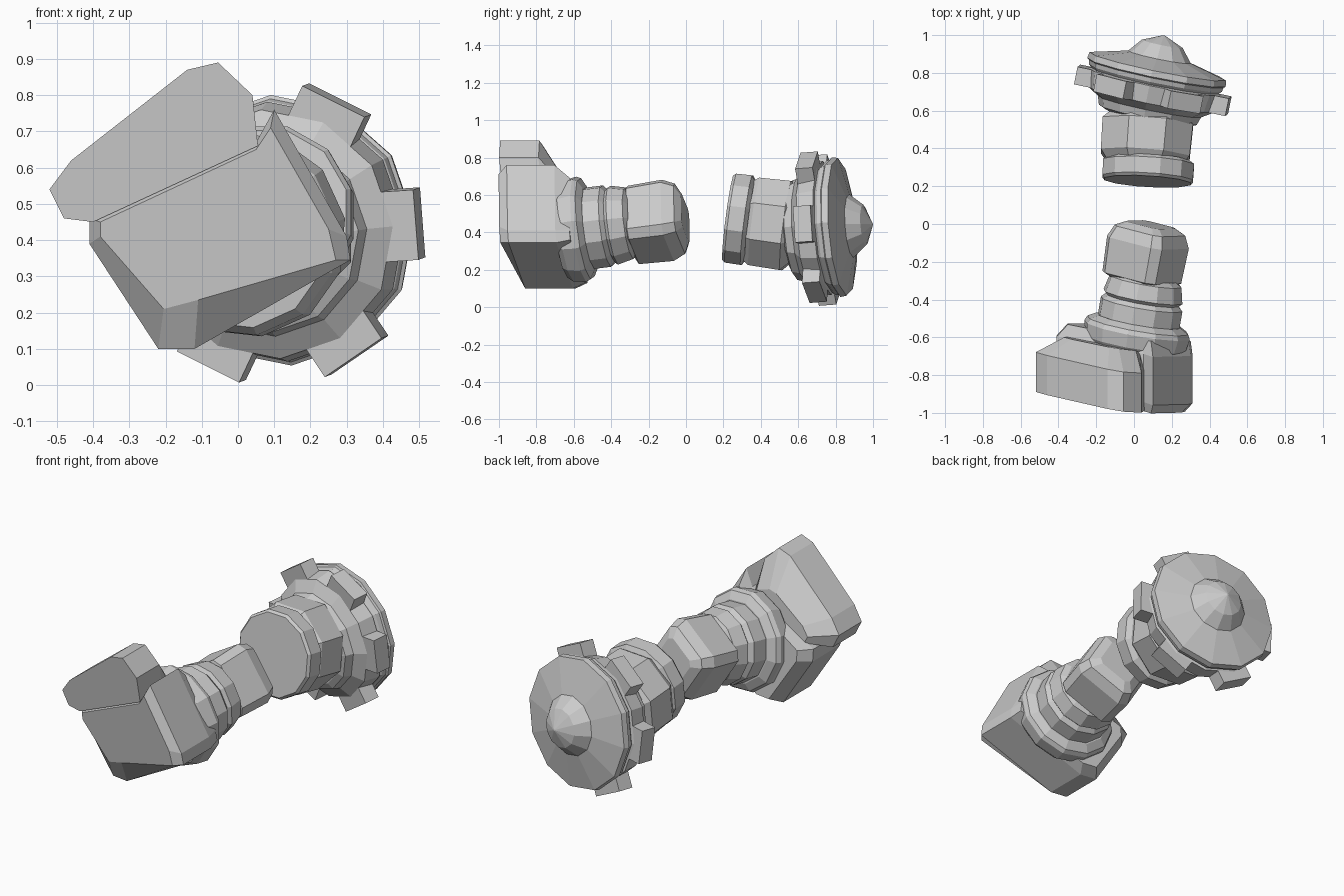
import bpy, bmesh, math
from mathutils import Vector

if "Cube" in bpy.data.objects:
    bpy.data.objects.remove(bpy.data.objects["Cube"])


def make(name, rings):
    """Skin a list of equal-length point rings and cap both ends."""
    n = len(rings[0])
    verts = [p for r in rings for p in r]
    faces = [(i * n + j, i * n + (j + 1) % n, (i + 1) * n + (j + 1) % n, (i + 1) * n + j)
             for i in range(len(rings) - 1) for j in range(n)]
    faces += [tuple(range(n))[::-1], tuple(range((len(rings) - 1) * n, len(rings) * n))]
    me = bpy.data.meshes.new(name)
    me.from_pydata(verts, [], faces)
    bm = bmesh.new()
    bm.from_mesh(me)
    bmesh.ops.recalc_face_normals(bm, faces=bm.faces)
    bm.to_mesh(me)
    bm.free()
    ob = bpy.data.objects.new(name, me)
    bpy.context.collection.objects.link(ob)
    return ob


class Axis:
    """Tilted local frame: u is about x, v about z, w runs along the axis."""
    def __init__(self, origin, direction):
        self.o = Vector(origin)
        self.w = Vector(direction).normalized()
        self.u = (Vector((1, 0, 0)) - self.w * self.w.x).normalized()
        self.v = self.u.cross(self.w)

    def at(self, a, b, t):
        return self.o + self.u * a + self.v * b + self.w * t

    def lathe(self, name, profile, angles):
        angs = [math.radians(a) for a in angles]
        return make(name, [[self.at(r * math.cos(a), r * math.sin(a), t) for a in angs]
                           for t, r in profile])


def even(n, phase=0):
    return [phase + 360 * i / n for i in range(n)]


def slanted(outline, depth):
    """Place an x-z outline on the tilted front plane, pushed back by depth."""
    return [Vector((x, -0.965 - 0.15 * x - 0.10 * (z - 0.42) + depth, z)) for x, z in outline]


# Front body block, chamfered towards the front
body_front = [(.09, .71), (.25, .43), (.27, .345), (-.11, .235), (-.205, .21),
              (-.38, .41), (-.38, .45), (.05, .65)]
body_mid = [(.10, .76), (.30, .41), (.31, .345), (-.12, .10), (-.22, .10),
            (-.41, .39), (-.41, .46), (.05, .67)]
body_back = [(.09, .69), (.29, .42), (.30, .36), (-.08, .13), (-.17, .13),
             (-.35, .40), (-.35, .46), (.04, .66)]
make("body_block", [slanted(body_front, .005), slanted(body_mid, .055),
                    slanted(body_mid, .31), slanted(body_back, .385)])

# Cap block on the upper left of the body, with a long slope at the back
cap = [(-.52, .54), (-.46, .62), (-.14, .87), (-.055, .89),
       (.04, .80), (.055, .66), (-.40, .45), (-.48, .46)]
cap_back = [(-.37, .52), (-.33, .57), (-.13, .69), (-.08, .70),
            (.01, .67), (.03, .63), (-.32, .46), (-.35, .48)]
make("cap_block", [slanted(cap, .01), slanted(cap, .22), slanted(cap_back, .32)])

# Stepped neck along the front axis
front = Axis((.015, -.57, .415), (.17, .97, .12))
front.lathe("flange", [(-.09, .25), (-.06, .275), (.01, .287), (.035, .275), (.06, .23)], even(12, 10))
front.lathe("neck_ring_large", [(.04, .20), (.06, .222), (.15, .222), (.175, .195)], even(12, 10))
front.lathe("neck_ring_small", [(.165, .19), (.19, .215), (.275, .195), (.295, .16)], even(12, 10))

# Rounded square plug ending the front half
plug = Axis((-.01, -.575, .40), (.17, .97, .13))
square = [c + d for c in (-12, 78, 168, 258) for d in (-8, 8)]
plug.lathe("plug", [(.27, .15), (.30, .212), (.49, .22), (.555, .19), (.585, .13)], square)

# Rear collar: end disc and eight-sided body
collar = Axis((.075, .285, .47), (.06, 1, -.13))
collar.lathe("end_disc", [(-.06, .235), (-.045, .248), (.04, .25), (.06, .22)], even(12, 15))
body = Axis((.052, .275, .47), (.08, 1, -.13))
body.lathe("collar_body", [(.05, .22), (.095, .255), (.265, .26), (.31, .21), (.36, .19)], even(8, 22.5))

# Rear wheel with domed hub
wheel = Axis((.10, .71, .42), (.2, .975, .075))
wheel.lathe("wheel", [(-.15, .23), (-.135, .265), (-.09, .28), (-.05, .345), (.045, .36), (.05, .345),
                      (.065, .36), (.088, .365), (.095, .375), (.128, .37),
                      (.178, .17), (.25, .11), (.295, .005)], even(12, 4.5))

# Six tabs around the wheel
for k in range(6):
    a = math.radians(4.5 + 60 * k)
    c, s = math.cos(a), math.sin(a)
    rings = [[wheel.at(r * c - h * s, r * s + h * c, t)
              for h, t in ((-.097, -.05), (.097, -.05), (.097, .045), (-.097, .045))]
             for r in (.30, .41)]
    make("wheel_tab_%d" % (k + 1), rings)
